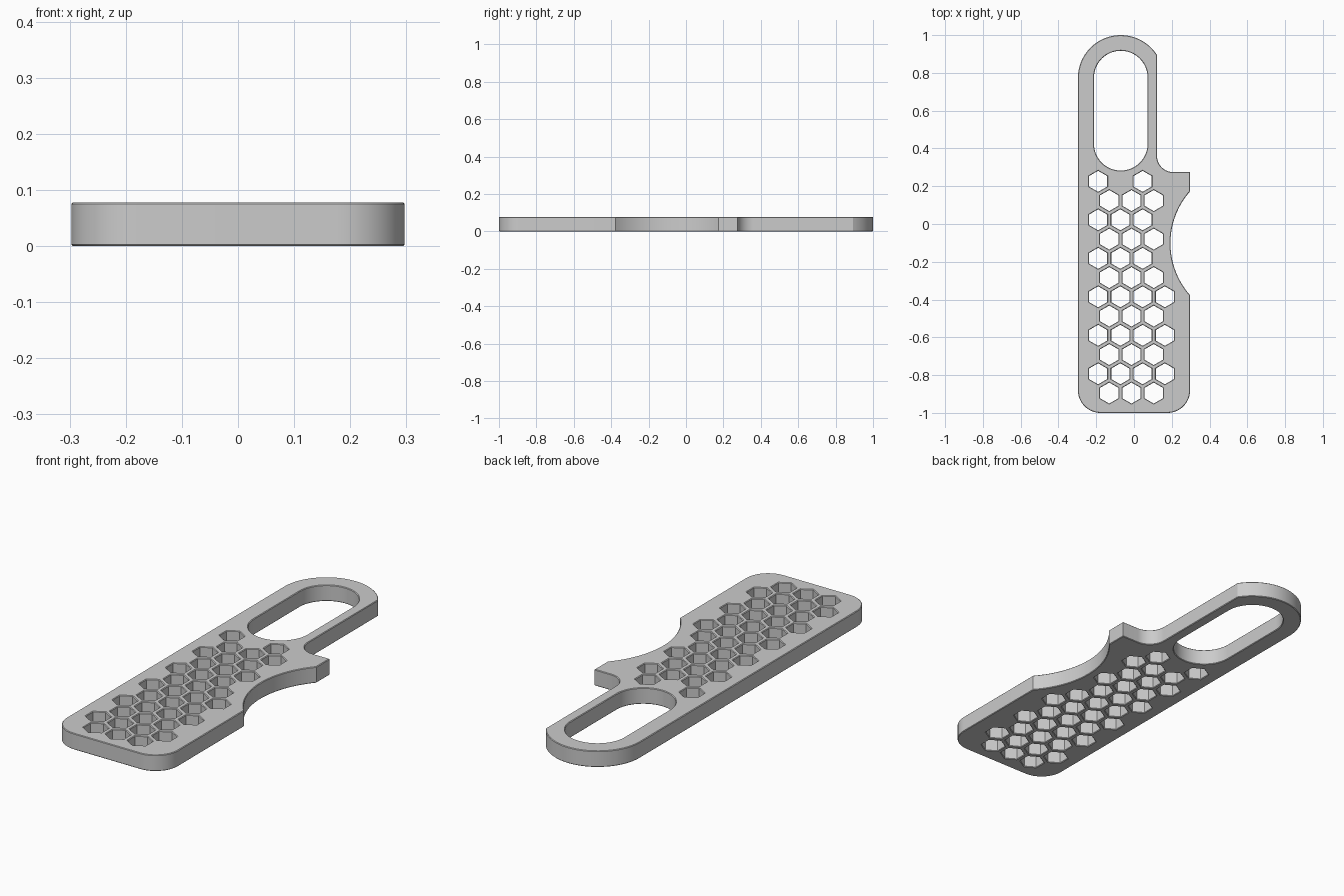
import bpy, bmesh, math
from mathutils import Vector

if "Cube" in bpy.data.objects:
    bpy.data.objects.remove(bpy.data.objects["Cube"])

H = 0.078        # plate thickness
C = 0.003        # rim chamfer
W = 0.297        # half width


def arc(cx, cy, r, a0, a1, n):
    """Points along an arc, angles in degrees."""
    return [Vector((cx + r * math.cos(math.radians(a0 + (a1 - a0) * i / n)),
                    cy + r * math.sin(math.radians(a0 + (a1 - a0) * i / n))))
            for i in range(n + 1)]


def inset(loop, d):
    """Mitred offset to the left of the travel direction."""
    out = []
    for i, p in enumerate(loop):
        a = (p - loop[i - 1]).normalized()
        b = (loop[(i + 1) % len(loop)] - p).normalized()
        na, nb = Vector((-a.y, a.x)), Vector((-b.y, b.x))
        out.append(p + (na + nb) * d / (1 + na.dot(nb)))
    return out


# Outer outline, counter-clockwise: rounded bottom, finger scoop, tab, neck fillet, handle end
scoop_r, scoop_y, scoop_half = 0.4155, -0.102, 0.275
scoop_x = 0.193 + scoop_r
sa = math.degrees(math.asin(scoop_half / scoop_r))
hx, hr = -0.07, 0.227
hy = 1 - hr
neck = 0.122
cut = math.degrees(math.acos((neck - hx) / hr))
outline = (arc(-W + 0.12, -0.88, 0.12, 180, 270, 16)
           + arc(W - 0.12, -0.88, 0.12, 270, 360, 16)
           + arc(scoop_x, scoop_y, scoop_r, 180 + sa, 180 - sa, 32)
           + [Vector((W, 0.275))]
           + arc(neck + 0.085, 0.36, 0.085, 270, 180, 14)
           + arc(hx, hy, hr, cut, 180, 36))

# Handle slot, clockwise
slot = arc(hx, 0.775, 0.142, 180, 0, 32) + arc(hx, 0.425, 0.142, 0, -180, 32)

# Honeycomb of pointed-top hexagons: staggered rows, some cells left out
loops = [outline, slot]
pitch, row_step, hex_r = 0.1178, 0.1019, 0.0556
for row in range(12):
    shifted = row % 2 == 1
    columns = [0, 1, 2] if shifted or row < 6 else [0, 1, 2, 3]
    if row == 0:
        columns = [0, 2]
    for col in columns:
        x = -0.19 + (col + 0.5 * shifted) * pitch
        y = 0.226 - row * row_step
        loops.append(arc(x, y, hex_r, 90, -210, 5))

# Walls with chamfered rims, then filled top and bottom caps
bm = bmesh.new()
caps = ([], [])
for loop in loops:
    small = inset(loop, C)
    rings = [[bm.verts.new((p.x, p.y, z)) for p in pts]
             for pts, z in ((small, 0), (loop, C), (loop, H - C), (small, H))]
    n = len(loop)
    for lo, hi in zip(rings, rings[1:]):
        for i in range(n):
            j = (i + 1) % n
            bm.faces.new((lo[i], lo[j], hi[j], hi[i]))
    for edges, ring in zip(caps, (rings[0], rings[3])):
        edges.extend(bm.edges.get((ring[i], ring[(i + 1) % n])) for i in range(n))
for edges, up in zip(caps, (-1, 1)):
    bmesh.ops.triangle_fill(bm, edges=edges, use_beauty=True, normal=(0, 0, up))
bmesh.ops.recalc_face_normals(bm, faces=bm.faces)

mesh = bpy.data.meshes.new("honeycomb_plate")
bm.to_mesh(mesh)
bm.free()
plate = bpy.data.objects.new("honeycomb_plate", mesh)
bpy.context.collection.objects.link(plate)

grey = bpy.data.materials.new("light grey")
grey.diffuse_color = (0.6, 0.6, 0.6, 1)
grey.use_nodes = True
grey.node_tree.nodes["Principled BSDF"].inputs["Base Color"].default_value = grey.diffuse_color
mesh.materials.append(grey)

bpy.context.view_layer.objects.active = plate
plate.select_set(True)
bpy.ops.object.shade_smooth_by_angle(angle=math.radians(25))
